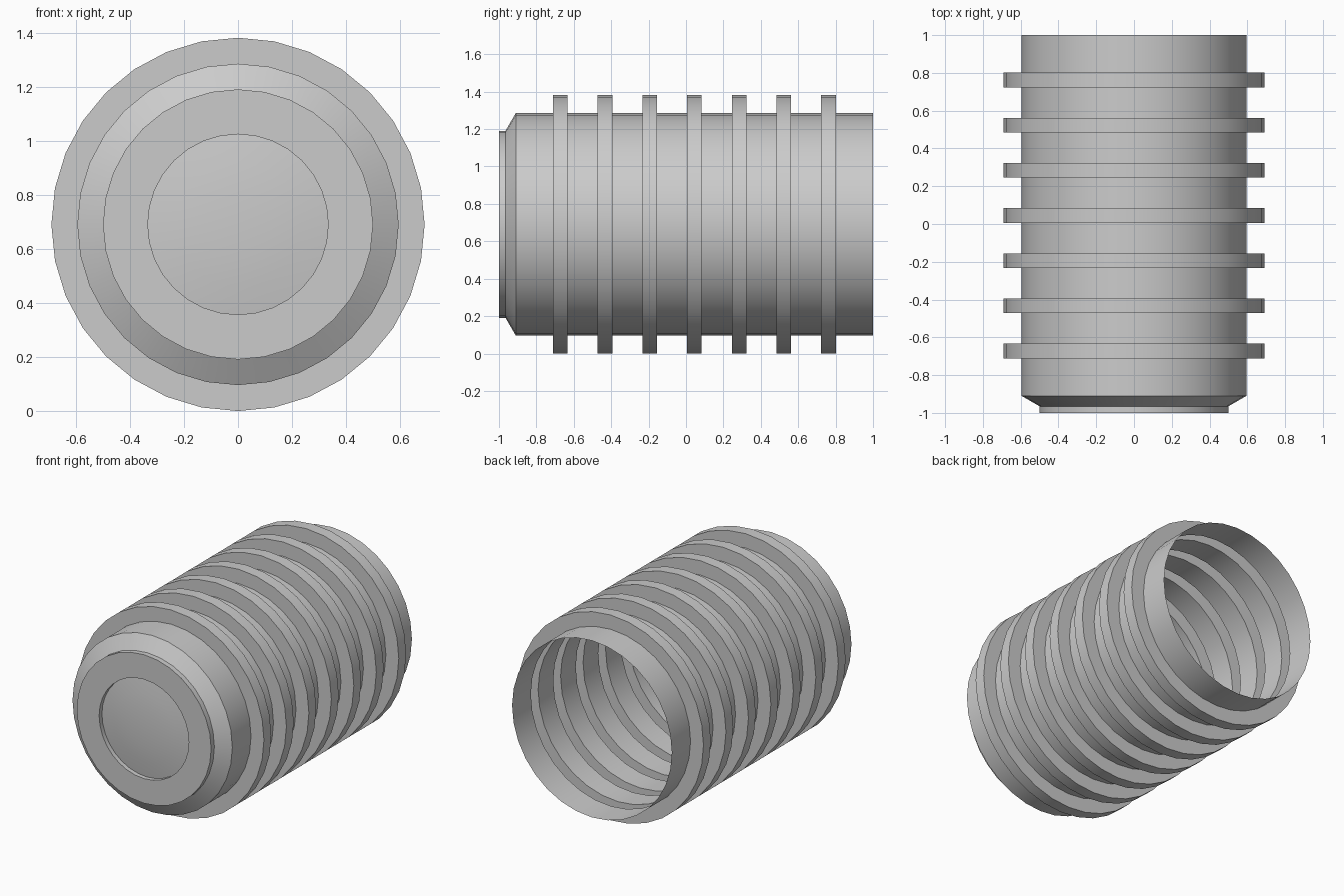
import bpy, bmesh, math

if "Cube" in bpy.data.objects:
    bpy.data.objects.remove(bpy.data.objects["Cube"])

SIDES = 32
AXIS_Z = 0.691
R_BODY, R_RING = 0.595, 0.691

gray = bpy.data.materials.new("light gray")
gray.diffuse_color = (0.6, 0.6, 0.6, 1)
gray.use_nodes = True
gray.node_tree.nodes["Principled BSDF"].inputs["Base Color"].default_value = gray.diffuse_color


def revolve(name, profile):
    """Turn a (radius, y) profile around the lengthwise axis."""
    bm = bmesh.new()
    loops = []
    for r, y in profile:
        if r == 0:
            loops.append([bm.verts.new((0, y, AXIS_Z))] * SIDES)
            continue
        loops.append([bm.verts.new((r * math.cos(2 * math.pi * j / SIDES), y,
                                    AXIS_Z + r * math.sin(2 * math.pi * j / SIDES)))
                      for j in range(SIDES)])
    for a, b in zip(loops, loops[1:]):
        for j in range(SIDES):
            k = (j + 1) % SIDES
            corners = [a[j], b[j], b[k], a[k]]
            bm.faces.new(list(dict.fromkeys(corners)))
    mesh = bpy.data.meshes.new(name)
    bm.to_mesh(mesh)
    bm.free()
    mesh.materials.append(gray)
    obj = bpy.data.objects.new(name, mesh)
    bpy.context.collection.objects.link(obj)
    bpy.context.view_layer.objects.active = obj
    obj.select_set(True)
    bpy.ops.object.shade_smooth_by_angle(angle=math.radians(25))
    obj.select_set(False)
    return obj


# Shallow domed disc sunk into the front cap
revolve("front_disc", [(0, -0.995), (0.12, -0.992), (0.23, -0.984), (0.334, -0.97)])

# Front cap: recess wall, flat rim, short collar and chamfer
profile = [(0.334, -0.97), (0.334, -1.0), (0.5, -1.0), (0.5, -0.965), (R_BODY, -0.91)]

# Thin-walled tube with seven hollow ribs, open at the back
for i in range(7):
    y = -0.711 + 0.239 * i
    profile += [(R_BODY, y), (R_RING, y), (R_RING, y + 0.078), (R_BODY, y + 0.078)]
profile.append((R_BODY, 1.0))
revolve("ribbed_tube", profile)
